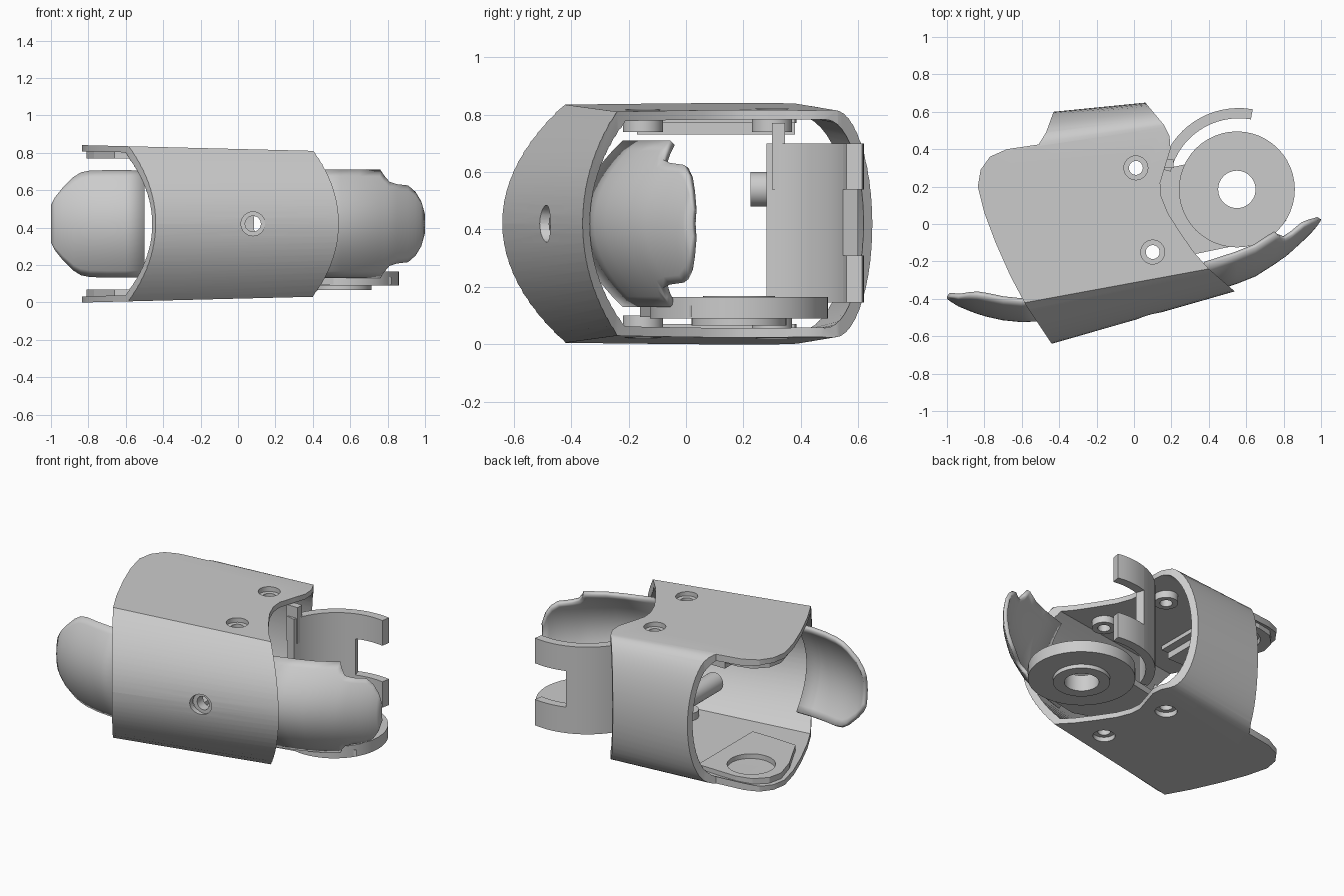
import bpy, math
from mathutils import Matrix, Vector

if "Cube" in bpy.data.objects:
    bpy.data.objects.remove(bpy.data.objects["Cube"])

grey = bpy.data.materials.new("plain_grey")
grey.use_nodes = True
COLOUR = (0.6, 0.6, 0.6, 1)
grey.diffuse_color = COLOUR
grey.node_tree.nodes["Principled BSDF"].inputs["Base Color"].default_value = COLOUR
MID = 0.42  # height of the mirror plane


def make(name, verts, faces):
    me = bpy.data.meshes.new(name)
    me.from_pydata(verts, [], faces)
    me.materials.append(grey)
    ob = bpy.data.objects.new(name, me)
    bpy.context.collection.objects.link(ob)
    return ob


def activate(ob):
    bpy.ops.object.select_all(action='DESELECT')
    ob.select_set(True)
    bpy.context.view_layer.objects.active = ob


def smooth(ob):
    activate(ob)
    bpy.ops.object.shade_smooth_by_angle(angle=math.radians(30))


def boolean(ob, cutter, operation):
    mod = ob.modifiers.new("cut", 'BOOLEAN')
    mod.operation, mod.object, mod.solver = operation, cutter, 'EXACT'
    activate(ob)
    bpy.ops.object.modifier_apply(modifier=mod.name)
    bpy.data.objects.remove(cutter)


def prism(name, pts, z0, z1):
    """Counter-clockwise plan outline raised from z0 to z1."""
    n = len(pts)
    verts = [(x, y, z) for z in (z0, z1) for x, y in pts]
    faces = [tuple(reversed(range(n))), tuple(range(n, 2 * n))]
    faces += [(i, (i + 1) % n, n + (i + 1) % n, n + i) for i in range(n)]
    return make(name, verts, faces)


def circle(c, r, n=48):
    return [(c[0] + r * math.cos(math.tau * i / n),
             c[1] + r * math.sin(math.tau * i / n)) for i in range(n)]


def ring(name, c, r0, r1, z0, z1, a0=0, a1=360):
    """Ring, or sector of a ring, about a vertical axis."""
    full = a1 - a0 == 360
    n = 48 if full else max(4, int((a1 - a0) / 5))
    verts, faces = [], []
    for i in range(n if full else n + 1):
        a = math.radians(a0 + (a1 - a0) * i / n)
        for r, z in ((r0, z0), (r1, z0), (r1, z1), (r0, z1)):
            verts.append((c[0] + r * math.cos(a), c[1] + r * math.sin(a), z))
    for i in range(n):
        p, q = 4 * i, 4 * ((i + 1) % n if full else i + 1)
        faces += [(p + k, q + k, q + (k + 1) % 4, p + (k + 1) % 4) for k in range(4)]
    if not full:
        faces += [(0, 1, 2, 3), tuple(4 * n + k for k in (3, 2, 1, 0))]
    ob = make(name, verts, faces)
    smooth(ob)
    return ob


def along_y(ob, x, y, z):
    """Turn a part built about the z axis so that its axis runs along y."""
    ob.data.transform(Matrix.Translation(Vector((x, y, z)))
                      @ Matrix.Rotation(math.radians(-90), 4, 'X'))
    return ob


# Main shell: hollow tapering tube, trimmed by its plan outline
def section(x, inset):
    h = 0.4 - 0.025 * x - inset
    f_edge, f_mid = -0.42 + 0.184 * (x + 0.58), -0.64 + 0.286 * (x + 0.44)
    b_edge, b_mid = 0.42 + 0.15 * (x + 0.48), 0.6 + 0.1 * (x + 0.43)
    n = 24
    pts = []
    for i in range(n + 1):
        t = 2 * i / n - 1
        pts.append((x, f_mid + inset + (f_edge - f_mid) * t * t, MID + h * t))
    for i in range(n + 1):
        a = math.pi * i / n
        pts.append((x, b_edge - inset + (b_mid - b_edge) * math.sin(a),
                    MID + h * math.cos(a)))
    return pts


WALL = 0.033
loops = [section(-1, 0), section(0.7, 0), section(0.7, WALL), section(-1, WALL)]
m = len(loops[0])
tube_faces = []
for k in range(4):
    a, b = k * m, ((k + 1) % 4) * m
    tube_faces += [(a + i, a + (i + 1) % m, b + (i + 1) % m, b + i) for i in range(m)]
shell = make("main_shell", sum(loops, []), tube_faces)
activate(shell)
bpy.ops.object.mode_set(mode='EDIT')
bpy.ops.mesh.select_all(action='SELECT')
bpy.ops.mesh.normals_make_consistent(inside=False)
bpy.ops.object.mode_set(mode='OBJECT')
outline = [(-0.44, -0.9), (0.56, -0.9), (0.55, -0.37), (0.4, -0.24), (0.32, -0.15),
           (0.25, -0.05), (0.18, 0.06), (0.145, 0.15), (0.14, 0.22), (0.17, 0.32),
           (0.195, 0.4), (0.19, 0.47), (0.16, 0.53), (0.06, 0.65), (0.02, 0.75),
           (-0.4, 0.75), (-0.43, 0.6), (-0.47, 0.49), (-0.51, 0.425), (-0.68, 0.4),
           (-0.77, 0.36), (-0.82, 0.29), (-0.835, 0.2), (-0.8, 0.06), (-0.74, -0.1),
           (-0.66, -0.28), (-0.58, -0.43), (-0.44, -0.64)]
boolean(shell, prism("trim", outline, -0.2, 1.1), 'INTERSECT')

# Screw holes with recessed seats, on both flat sides and on the front
for n, c in enumerate(((0.01, 0.3), (0.1, -0.15))):
    boolean(shell, prism("drill", circle(c, 0.064, 32), -0.2, 1.1), 'DIFFERENCE')
    for side, z in (("top", 0.74), ("bottom", 0.05)):
        ring(f"{side}_screw_seat_{n + 1}", c, 0.037, 0.07, z, z + 0.05)
drill = prism("drill", circle((0, 0), 0.064, 32), -0.1, 0.1)
boolean(shell, along_y(drill, 0.08, -0.49, MID), 'DIFFERENCE')
along_y(ring("front_screw_seat", (0, 0), 0.042, 0.07, 0, 0.06), 0.08, -0.465, MID)
smooth(shell)

# Rear hinge plates lining the two flat sides
HINGE = (-0.6, 0.2)
lobe = [(-0.5, -0.17), (-0.35, -0.17), (-0.35, 0.38), (-0.62, 0.385),
        (-0.72, 0.36), (-0.79, 0.29), (-0.81, 0.2), (-0.77, 0.06), (-0.66, -0.16)]
for side, z in (("top", 0.77), ("bottom", 0.03)):
    plate = prism(f"{side}_hinge_plate", lobe, z, z + 0.04)
    boolean(plate, prism("bore", circle(HINGE, 0.14), -0.2, 1.1), 'DIFFERENCE')
prism("upper_rib", [(-0.54, -0.17), (-0.4, -0.17), (-0.4, 0.38), (-0.54, 0.38)],
      0.73, 0.79)

# Locating peg on the inside of the back panel
along_y(prism("inner_peg", circle((0, 0), 0.06, 32), 0, 0.36), -0.36, 0.225, 0.54)
smooth(bpy.data.objects["inner_peg"])


# Curved end guards: rows of (x, y at mid height, half height)
def guard(name, rows, bulge, n=16):
    verts, faces = [], []
    for x, y, w in rows:
        for j in range(n + 1):
            d = w * (2 * j / n - 1)
            verts.append((x, y + bulge * (d / 0.29) ** 2, MID + d))
    for i in range(len(rows) - 1):
        for j in range(n):
            a, b = i * (n + 1) + j, (i + 1) * (n + 1) + j
            faces.append((a, b, b + 1, a + 1))
    ob = make(name, verts, faces)
    mod = ob.modifiers.new("wall", 'SOLIDIFY')
    mod.thickness, mod.offset = 0.025, -1
    smooth(ob)


guard("rear_guard", [(-1, -0.4, 0.1), (-0.98, -0.415, 0.14), (-0.94, -0.44, 0.19),
                     (-0.88, -0.465, 0.25), (-0.84, -0.48, 0.275), (-0.79, -0.495, 0.285),
                     (-0.7, -0.515, 0.287), (-0.6, -0.525, 0.287), (-0.5, -0.52, 0.285)], 0.11)
guard("forward_guard", [(0.38, -0.375, 0.29), (0.55, -0.32, 0.29), (0.65, -0.28, 0.29),
                        (0.76, -0.21, 0.29), (0.78, -0.195, 0.26), (0.81, -0.175, 0.225),
                        (0.85, -0.14, 0.212), (0.91, -0.085, 0.205), (0.95, -0.045, 0.17),
                        (0.98, -0.01, 0.12), (1, 0.02, 0.05)], 0.155)

# Pivot disc with its lower boss, bushing and carrying arm
PIVOT = (0.55, 0.185)
ring("pivot_disc", PIVOT, 0.115, 0.31, 0.09, 0.165)
ring("pivot_boss", PIVOT, 0.1, 0.165, 0.065, 0.095)
ring("pivot_bushing", PIVOT, 0.1, 0.125, 0.07, 0.168)
prism("pivot_arm", [(0.0, -0.05), (0.33, -0.16), (0.62, -0.1), (0.82, 0.02),
                    (0.55, 0.02), (0.4, 0.1), (0.4, 0.3), (0.28, 0.32), (0.0, 0.26)],
      0.095, 0.135)

# Arched guard around the pivot, with a notch between two end tabs
ARCH = (0.56, 0.19)
ring("arched_guard", ARCH, 0.375, 0.43, 0.145, 0.7, 108, 166)
for name, z0, z1 in (("upper", 0.54, 0.7), ("lower", 0.145, 0.31)):
    ring(f"{name}_arch_tab", ARCH, 0.375, 0.43, z0, z1, 80, 108)
prism("arch_bracket", [(0.13, 0.3), (0.21, 0.3), (0.21, 0.345), (0.13, 0.345)], 0.54, 0.77)
